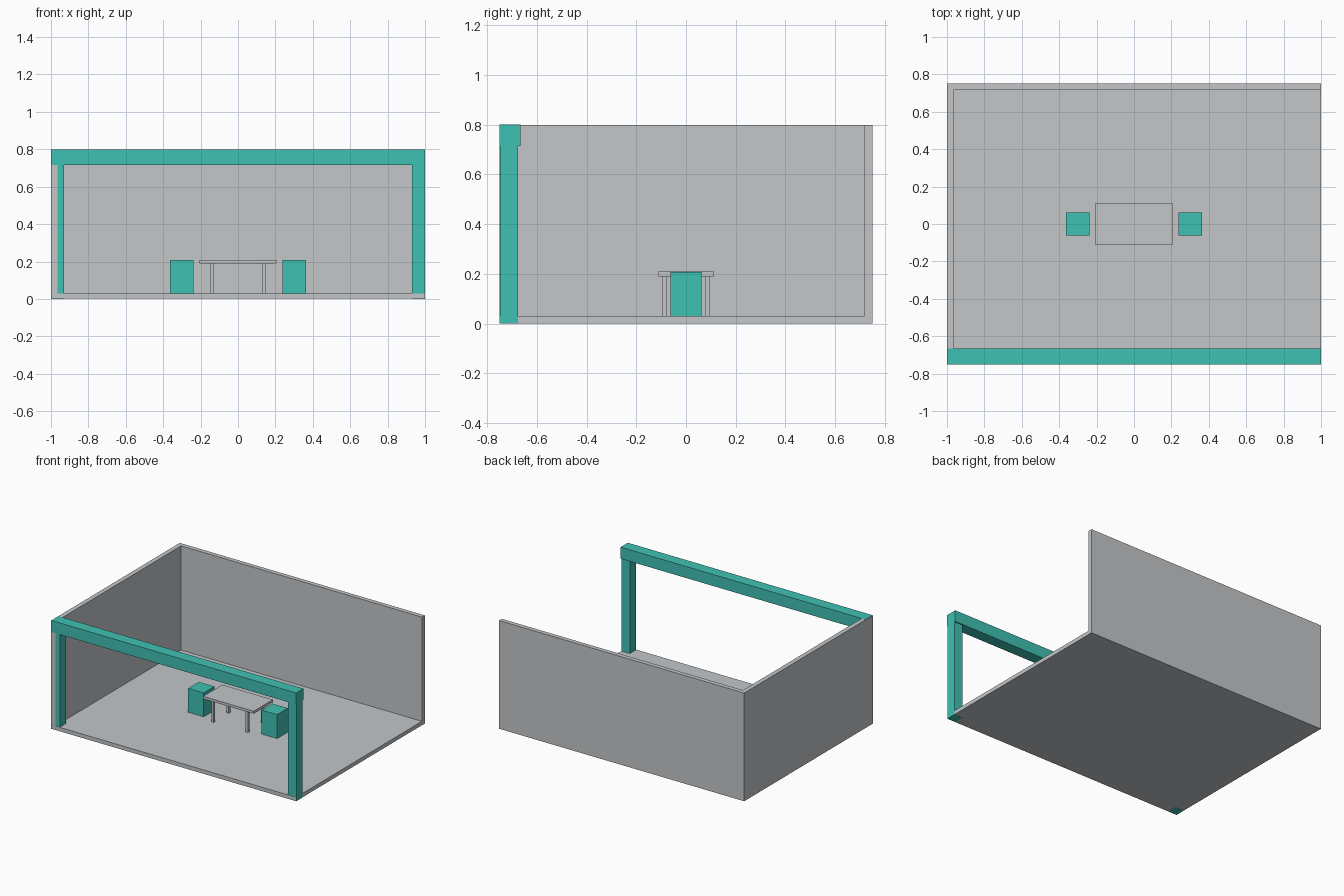
import bpy
from mathutils import Vector

if "Cube" in bpy.data.objects:
    bpy.data.objects.remove(bpy.data.objects["Cube"], do_unlink=True)


def material(name, colour):
    mat = bpy.data.materials.new(name)
    mat.use_nodes = True
    mat.diffuse_color = colour
    mat.node_tree.nodes["Principled BSDF"].inputs["Base Color"].default_value = colour
    return mat


grey = material("light_grey", (0.546, 0.565, 0.584, 1))
teal = material("teal", (0.051, 0.533, 0.451, 1))


def box(name, low, high, mat):
    """Axis-aligned box between two opposite corners."""
    low, high = Vector(low), Vector(high)
    bpy.ops.mesh.primitive_cube_add(size=1, location=(low + high) / 2)
    obj = bpy.context.object
    obj.name = name
    obj.scale = high - low
    bpy.ops.object.transform_apply(location=False, rotation=False, scale=True)
    obj.data.materials.append(mat)
    return obj


GAP = 0.001      # keeps flush surfaces from coinciding
FLOOR = 0.03
TOP = 0.8
BEAM = 0.715     # underside of the beam

# Room shell: floor and two walls
box("floor", (-1, -0.75, GAP), (1 - GAP, 0.75, FLOOR), grey)
box("back_wall", (-1, 0.717, GAP), (1, 0.75, TOP - GAP), grey)
box("right_wall", (-1, -0.75 + GAP, GAP), (-0.966, 0.75 - GAP, TOP - GAP), grey)

# Front frame: one beam on two posts
box("front_beam", (-1 + GAP, -0.75, BEAM), (1, -0.666, TOP), teal)
box("right_post", (-1 + GAP, -0.748, 0), (-0.931, -0.675, BEAM), teal)
box("left_post", (0.931, -0.748, 0), (1, -0.675, BEAM), teal)

# Table in the middle of the room
box("table_top", (-0.206, -0.112, 0.19), (0.206, 0.112, 0.209), grey)
for side, x in (("right", -0.14), ("left", 0.14)):
    for end, y in (("front", -0.088), ("back", 0.088)):
        box(f"table_leg_{end}_{side}", (x - 0.009, y - 0.009, FLOOR),
            (x + 0.009, y + 0.009, 0.19), grey)

# Block seats at either end of the table
for side, x in (("right", -0.3), ("left", 0.3)):
    box(f"seat_{side}", (x - 0.063, -0.062, FLOOR), (x + 0.063, 0.062, 0.207), teal)
